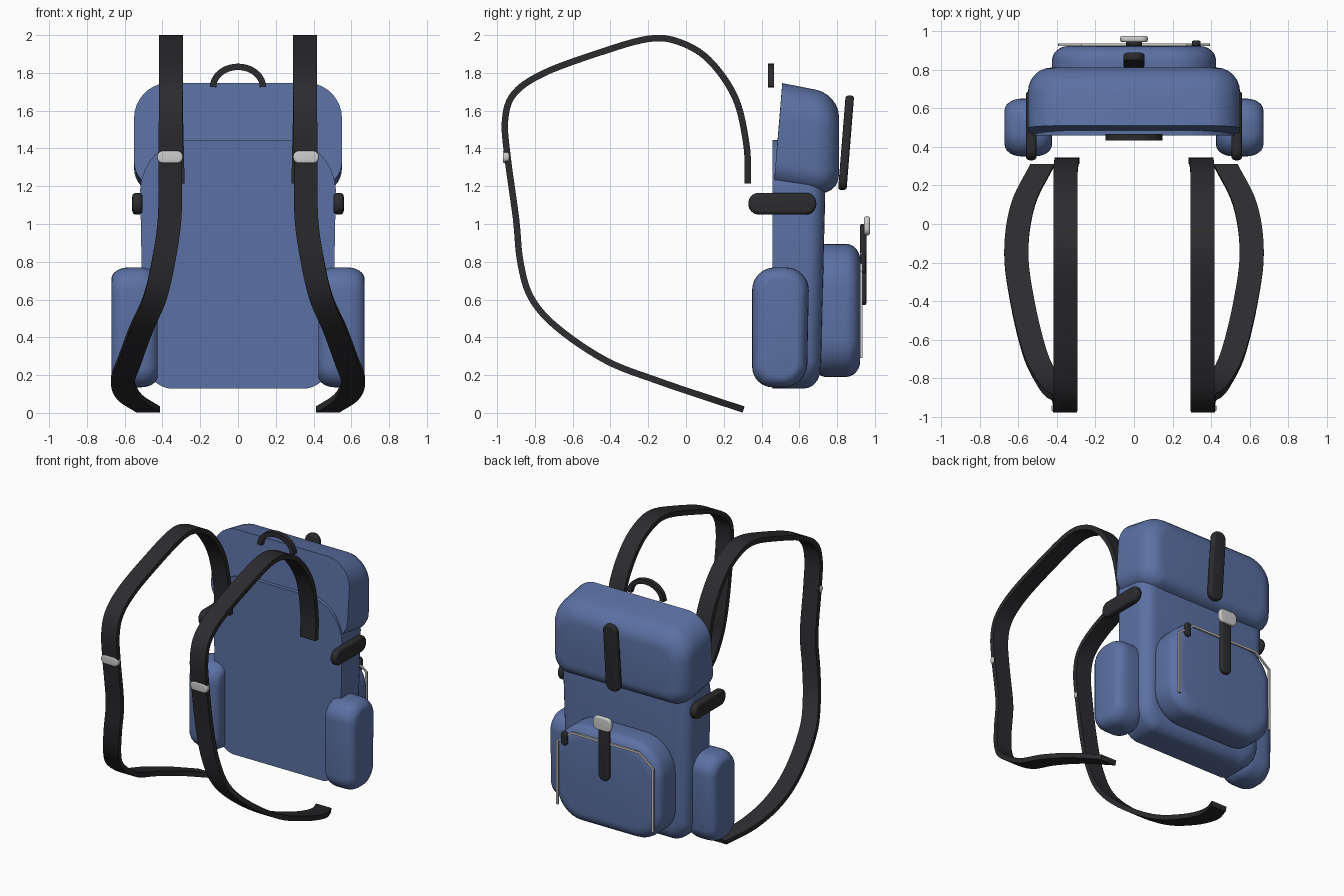
import bpy, bmesh, math
from mathutils import Vector

if "Cube" in bpy.data.objects:
    bpy.data.objects.remove(bpy.data.objects["Cube"])


def material(name, rgb):
    m = bpy.data.materials.new(name)
    m.diffuse_color = (*rgb, 1)
    m.use_nodes = True
    m.node_tree.nodes["Principled BSDF"].inputs["Base Color"].default_value = m.diffuse_color
    return m


BLUE = material("blue_cloth", (0.105, 0.165, 0.37))
BLACK = material("black_webbing", (0.025, 0.024, 0.028))
SILVER = material("pale_metal", (0.62, 0.62, 0.6))


def finish(name, bm, mat):
    bmesh.ops.recalc_face_normals(bm, faces=bm.faces)
    me = bpy.data.meshes.new(name)
    bm.to_mesh(me)
    bm.free()
    ob = bpy.data.objects.new(name, me)
    bpy.context.collection.objects.link(ob)
    me.materials.append(mat)
    bpy.ops.object.select_all(action='DESELECT')
    ob.select_set(True)
    bpy.context.view_layer.objects.active = ob
    bpy.ops.object.shade_smooth_by_angle(angle=math.radians(35))
    return ob


def skin(bm, rings, place):
    rows = [[bm.verts.new(place(*p)) for p in r] for r in rings]
    n = len(rows[0])
    for a, b in zip(rows, rows[1:]):
        for i in range(n):
            bm.faces.new((a[i], a[(i + 1) % n], b[(i + 1) % n], b[i]))
    bm.faces.new(rows[0])
    bm.faces.new(rows[-1])


def outline(a0, a1, z0, z1, r_top, r_bot, inset, steps=8):
    """Rounded rectangle in (a, z), shrunk by inset."""
    pts = []
    a0, a1, z0, z1 = a0 + inset, a1 - inset, z0 + inset, z1 - inset
    for a, z, r, sa, sz, start in ((a1, z1, r_top, -1, -1, 0), (a0, z1, r_top, 1, -1, 90),
                                   (a0, z0, r_bot, 1, 1, 180), (a1, z0, r_bot, -1, 1, 270)):
        r = max(r - inset * 0.6, 0.004)
        for i in range(steps + 1):
            t = math.radians(start + 90 * i / steps)
            pts.append((a + sa * r + r * math.cos(t), z + sz * r + r * math.sin(t)))
    return pts


def soft_slab(name, mat, a, z, d, r_top, r_bot=None, near=(0, 0), far=(0, 0),
              place=lambda a, z, d: (a, d, z), steps=6):
    """Padded block: rounded outline swept along d, near/far = (inset, depth) of the rounding."""
    r_bot = r_top if r_bot is None else r_bot
    layers = []
    if near[0]:
        for i in range(steps):
            t = math.pi / 2 * i / steps
            layers.append((near[0] * (1 - math.sin(t)), d[0] + near[1] * (1 - math.cos(t))))
    else:
        layers.append((0, d[0]))
    for k in (0.0, 0.5):
        layers.append((0, d[0] + near[1] + 0.001 + k * (d[1] - d[0] - near[1] - far[1])))
    for i in range(steps + 1):
        t = math.pi / 2 * i / steps
        layers.append((far[0] * (1 - math.cos(t)), d[1] - far[1] * (1 - math.sin(t))))
    rings = [[(p, q, dd) for p, q in outline(*a, *z, r_top, r_bot, ins)] for ins, dd in layers]
    # near rounding: inset grows toward the near face
    bm = bmesh.new()
    skin(bm, rings, place)
    return finish(name, bm, mat)


def smooth_path(pts, sub=6):
    """Catmull-Rom sampling of a few points."""
    p = [Vector(q) for q in pts]
    p = [2 * p[0] - p[1]] + p + [2 * p[-1] - p[-2]]
    out = []
    for i in range(1, len(p) - 2):
        for k in range(sub):
            t = k / sub
            out.append(0.5 * (2 * p[i] + (p[i + 1] - p[i - 1]) * t
                              + (2 * p[i - 1] - 5 * p[i] + 4 * p[i + 1] - p[i + 2]) * t * t
                              + (3 * p[i] - p[i - 1] - 3 * p[i + 1] + p[i + 2]) * t ** 3))
    return out + [p[-2]]


def ribbon(name, mat, path, wide, width, thick):
    """Flat band along a path; wide = direction of its width."""
    path, wide = [Vector(p) for p in path], Vector(wide)
    rings = []
    for i, p in enumerate(path):
        tan = path[min(i + 1, len(path) - 1)] - path[max(i - 1, 0)]
        n = tan.cross(wide).normalized() * thick / 2
        w = wide * width / 2
        rings.append([tuple(p + w + n), tuple(p - w + n), tuple(p - w - n), tuple(p + w - n)])
    bm = bmesh.new()
    skin(bm, rings, lambda x, y, z: (x, y, z))
    return finish(name, bm, mat)


# Main body, flat against the back, narrowing at the base and sagging in the middle
def place_body(x, z, y):
    s = 1 - 0.10 * max(0, (0.75 - z) / 0.64) ** 2 - 0.05 * max(0, (z - 0.8) / 0.6)
    k = (y - 0.46) / 0.27
    return x * s, y - 0.03 * k * max(0, (0.7 - z) / 0.6), z + (0.12 * x * x if z < 0.5 else 0)


soft_slab("main_body", BLUE, (-0.535, 0.535), (0.11, 1.445), (0.458, 0.737), 0.26, 0.13,
          far=(0.10, 0.09), place=place_body)


# Lid with a leaning flat front and rounded back
def place_lid(x, z, y):
    k = 1 - (y - 0.465) / 0.345
    return x, y + 0.08 * (z - 1.2) * k, z - 0.17 * (y - 0.48) - (0.08 * x * x if z > 1.5 else 0)


soft_slab("top_lid", BLUE, (-0.55, 0.55), (1.195, 1.755), (0.465, 0.81), 0.17, 0.13,
          far=(0.12, 0.14), place=place_lid)

# Outer pocket and its webbing
soft_slab("outer_pocket", BLUE, (-0.425, 0.425), (0.19, 0.895), (0.69, 0.922), 0.24, 0.2,
          near=(0.05, 0.05), far=(0.085, 0.075))
soft_slab("pocket_strap", BLACK, (-0.042, 0.042), (0.57, 1.0), (0.92, 0.955), 0.04,
          near=(0.012, 0.012), far=(0.012, 0.012))
soft_slab("pocket_buckle", SILVER, (-0.072, 0.072), (0.94, 1.04), (0.942, 0.974), 0.035,
          near=(0.012, 0.012), far=(0.012, 0.012))
soft_slab("lid_strap", BLACK, (-0.055, 0.055), (1.18, 1.68), (0.825, 0.87), 0.05,
          near=(0.015, 0.015), far=(0.015, 0.015),
          place=lambda x, z, y: (x, y + 0.08 * (z - 1.43), z))

# Zip line and pull
ribbon("zip_line", SILVER, [(0.385, 0.928, 0.29), (0.385, 0.928, 0.75), (0.27, 0.928, 0.84),
                            (-0.27, 0.928, 0.84), (-0.385, 0.928, 0.75), (-0.385, 0.928, 0.29)],
       (0, 1, 0), 0.012, 0.015)
soft_slab("zip_pull", BLACK, (0.3, 0.345), (0.74, 0.84), (0.922, 0.95), 0.02,
          near=(0.008, 0.008), far=(0.008, 0.008))

# Grab handle
ribbon("grab_handle", BLACK,
       [(-0.132 * math.cos(math.pi * i / 20), 0.45, 1.725 + 0.107 * math.sin(math.pi * i / 20))
        for i in range(21)], (0, 1, 0), 0.034, 0.034)

# Shoulder strap path for the right side
STRAP = [(0.345, 0.328, 1.215), (0.35, 0.32, 1.42), (0.355, 0.26, 1.67), (0.355, 0.12, 1.87),
         (0.355, -0.04, 1.965), (0.355, -0.2, 1.98), (0.355, -0.45, 1.91), (0.355, -0.75, 1.8),
         (0.355, -0.91, 1.69), (0.357, -0.958, 1.55), (0.358, -0.944, 1.35), (0.362, -0.9, 1.03),
         (0.395, -0.877, 0.8), (0.44, -0.82, 0.61), (0.51, -0.68, 0.45), (0.575, -0.42, 0.275),
         (0.61, -0.15, 0.17), (0.575, 0.1, 0.085), (0.475, 0.305, 0.018)]

# Paired parts
for s, side in ((1, "right"), (-1, "left")):
    def place_side(y, z, x, s=s):
        return s * x, y - (0.03 * (0.3 - z) / 0.2 * (y > 0.5) if z < 0.3 else 0), z
    soft_slab("side_pocket_" + side, BLUE, (0.35, 0.65), (0.135, 0.77), (0.425, 0.67), 0.12, 0.11,
              near=(0.06, 0.09), far=(0.06, 0.09), place=place_side)
    soft_slab("side_strap_" + side, BLACK, (0.33, 0.69), (1.05, 1.165), (0.505, 0.56), 0.055,
              near=(0.02, 0.02), far=(0.02, 0.02), place=lambda y, z, x, s=s: (s * x, y, z))
    ribbon("shoulder_strap_" + side, BLACK,
           smooth_path([(s * x, y, z) for x, y, z in STRAP]), (1, 0, 0), 0.125, 0.034)
    c = s * 0.36
    soft_slab("strap_buckle_" + side, SILVER, (c - 0.068, c + 0.068), (1.322, 1.388),
              (-0.97, -0.935), 0.03, near=(0.01, 0.01), far=(0.01, 0.01))
